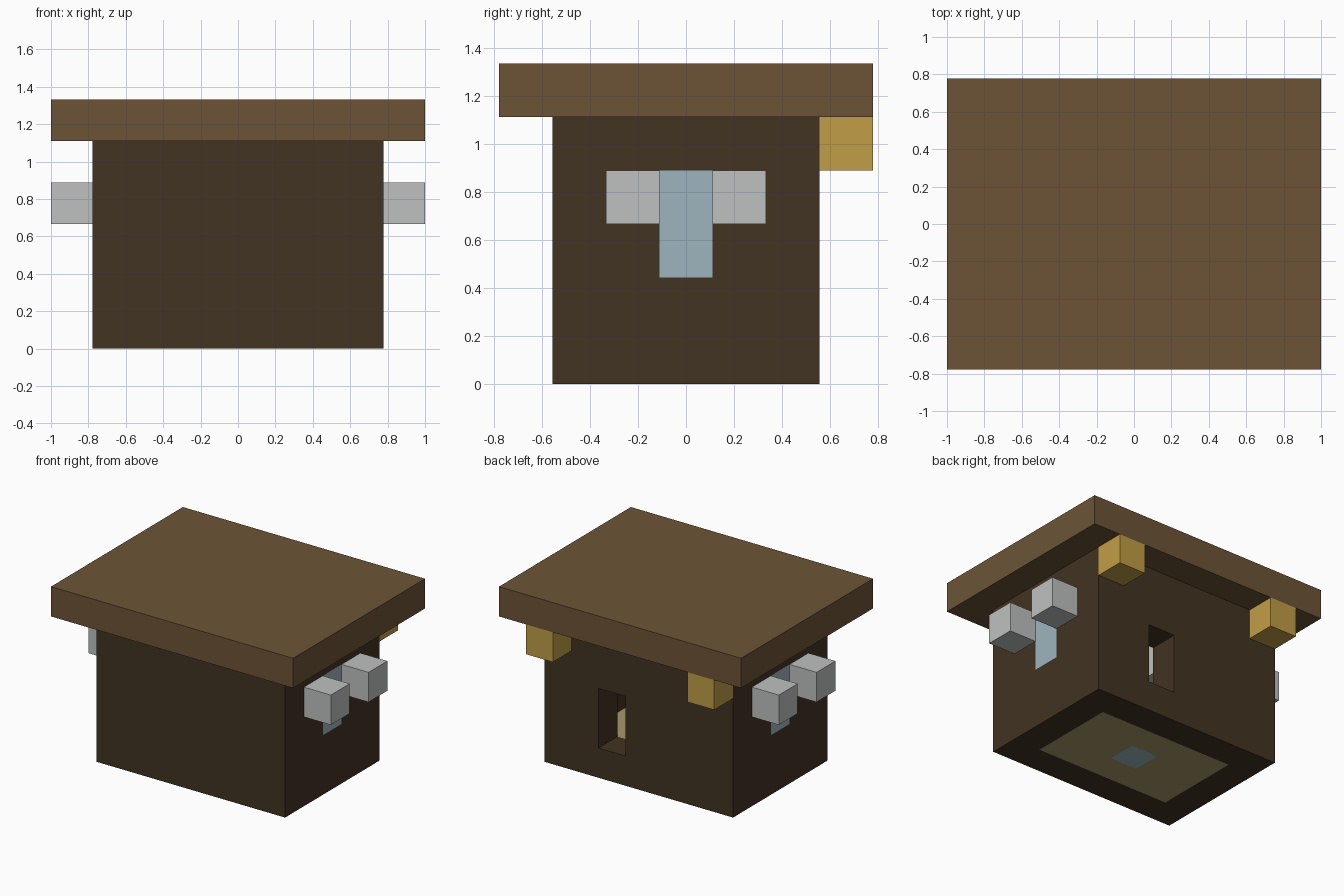
import bpy
import bmesh
from mathutils import Vector

U = 2 / 9  # one block

if "Cube" in bpy.data.objects:
    bpy.data.objects.remove(bpy.data.objects["Cube"], do_unlink=True)


def material(name, rgb):
    linear = [((c / 255 + 0.055) / 1.055) ** 2.4 for c in rgb] + [1]
    mat = bpy.data.materials.new(name)
    mat.use_nodes = True
    mat.diffuse_color = linear
    bsdf = next(n for n in mat.node_tree.nodes if n.type == "BSDF_PRINCIPLED")
    bsdf.inputs["Base Color"].default_value = linear
    bsdf.inputs["Roughness"].default_value = 1
    return mat


dark_wood = material("dark wood", (66, 51, 34))
brown_wood = material("brown wood", (108, 84, 54))
pale_wood = material("pale wood", (168, 152, 106))
stone = material("light grey stone", (190, 193, 192))
glass = material("pale blue glass", (158, 181, 190))
gold = material("gold lamp", (193, 158, 71))


def box(name, low, high, mat=None):
    """Box between two corners, measured in blocks."""
    low, high = Vector(low), Vector(high)
    mesh = bpy.data.meshes.new(name)
    bm = bmesh.new()
    bmesh.ops.create_cube(bm, size=1)
    for v in bm.verts:
        v.co = Vector(((low + high)[i] / 2 + v.co[i] * (high - low)[i]) * U for i in range(3))
    bm.to_mesh(mesh)
    bm.free()
    if mat:
        mesh.materials.append(mat)
    obj = bpy.data.objects.new(name, mesh)
    bpy.context.scene.collection.objects.link(obj)
    return obj


def cut(target, low, high):
    """Remove a box from the target."""
    cutter = box("cutter", low, high)
    cutter.hide_render = True
    mod = target.modifiers.new("cut", "BOOLEAN")
    mod.operation = "DIFFERENCE"
    mod.solver = "EXACT"
    mod.object = cutter
    bpy.context.view_layer.objects.active = target
    bpy.ops.object.modifier_apply(modifier=mod.name)
    bpy.data.objects.remove(cutter, do_unlink=True)


# Hollow walls with side windows and an opening in the back
walls = box("walls", (-3.5, -2.5, 0), (3.5, 2.5, 5), dark_wood)
cut(walls, (-2.5, -1.5, -1), (2.5, 1.5, 6))
cut(walls, (-4, -0.5, 2), (4, 0.5, 4))
cut(walls, (0.5, 1, 1), (1.5, 3, 3))

# Roof slab
box("roof", (-4.5, -3.5, 5), (4.5, 3.5, 6), brown_wood)

# Floor with a glass block set in the middle
floor = box("floor", (-2.5, -1.5, 0), (2.5, 1.5, 1), pale_wood)
cut(floor, (-0.5, -0.5, -1), (0.5, 0.5, 2))
box("floor_glass", (-0.5, -0.5, 0), (0.5, 0.5, 1), glass)


def block(name, x, y, z, mat):
    return box(name, (x - 0.5, y - 0.5, z), (x + 0.5, y + 0.5, z + 1), mat)


# Parts repeated on both sides
for label, s in (("left", 1), ("right", -1)):
    box(label + "_window", (s * 3 - 0.5, -0.5, 2), (s * 3 + 0.5, 0.5, 4), glass)
    block(label + "_front_shutter", s * 4, -1, 3, stone)
    block(label + "_back_shutter", s * 4, 1, 3, stone)
    block(label + "_back_lamp", s * 3, 3, 4, gold)
    block(label + "_indoor_lamp", s, 0, 4, gold)
    block(label + "_indoor_lamp_base", s, 0, 3, stone)
